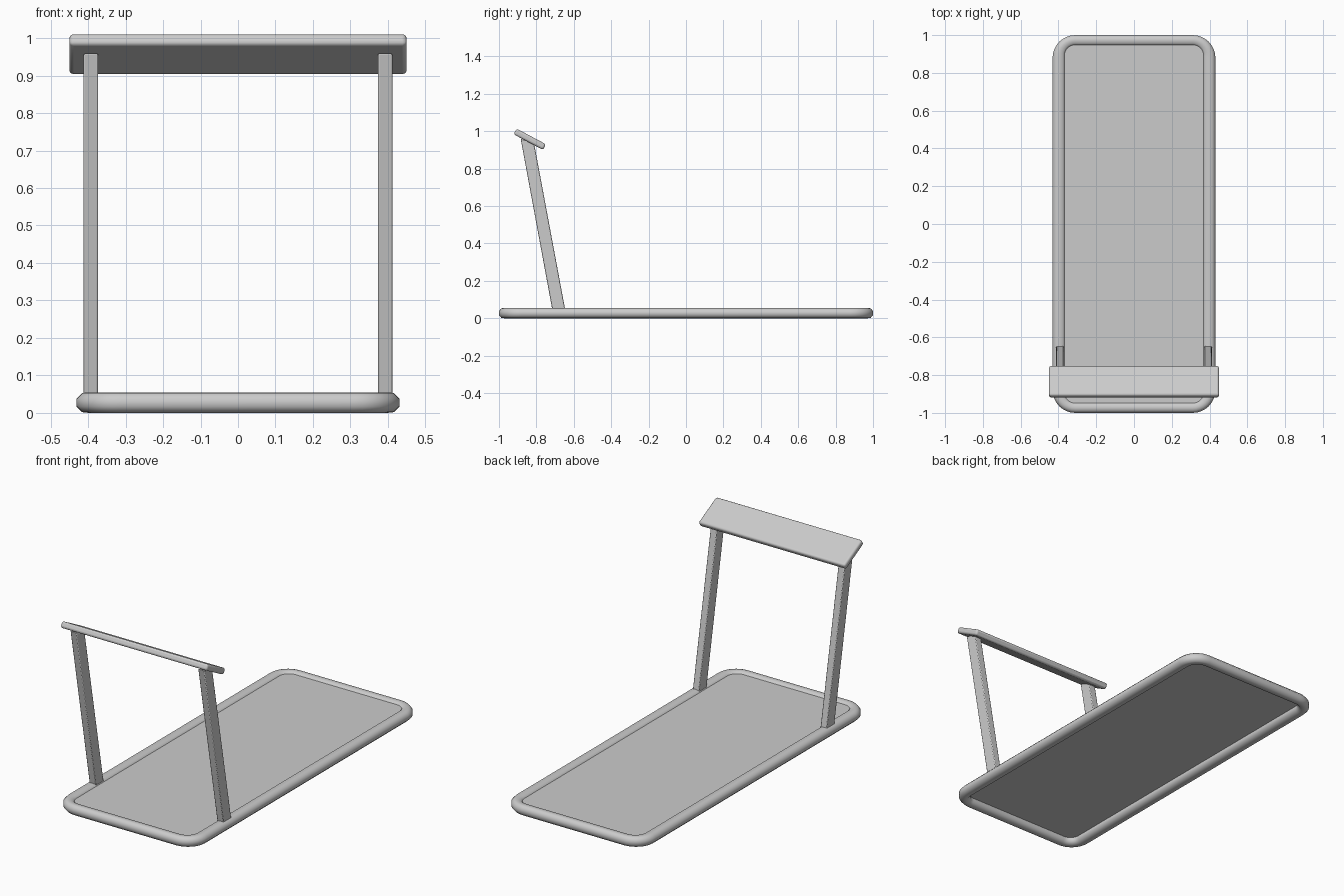
import bpy, bmesh, math

if "Cube" in bpy.data.objects:
    bpy.data.objects.remove(bpy.data.objects["Cube"])


def finish(name, bm, bevel=0.0, segments=2, angle=35):
    bmesh.ops.recalc_face_normals(bm, faces=bm.faces)
    mesh = bpy.data.meshes.new(name)
    bm.to_mesh(mesh)
    bm.free()
    ob = bpy.data.objects.new(name, mesh)
    bpy.context.collection.objects.link(ob)
    if bevel:
        mod = ob.modifiers.new("Bevel", "BEVEL")
        mod.width, mod.segments = bevel, segments
    bpy.ops.object.select_all(action="DESELECT")
    ob.select_set(True)
    bpy.context.view_layer.objects.active = ob
    bpy.ops.object.shade_smooth_by_angle(angle=math.radians(angle))
    return ob


def outline(r, z, steps=8):
    """Rounded rectangle; end rails are a little narrower than side rails."""
    cy = 0.88 + (0.12 - r) * 0.17
    pts = []
    for q, (sx, sy) in enumerate(((1, 1), (-1, 1), (-1, -1), (1, -1))):
        for i in range(steps + 1):
            a = math.radians(90 * (q + i / steps))
            pts.append((sx * 0.311 + r * math.cos(a), sy * cy + r * math.sin(a), z))
    return pts


def loft(bm, sections, closed):
    rings = [[bm.verts.new(p) for p in outline(r, z)] for r, z in sections]
    pairs = list(zip(rings, rings[1:] + rings[:1])) if closed else list(zip(rings, rings[1:]))
    for a, b in pairs:
        for i in range(len(a)):
            j = (i + 1) % len(a)
            bm.faces.new((a[i], a[j], b[j], b[i]))
    return rings


# Rounded tubular base frame
bm = bmesh.new()
loft(bm, [(0.068, 0.002), (0.088, 0.0), (0.105, 0.002), (0.12, 0.017), (0.12, 0.038),
          (0.105, 0.053), (0.088, 0.055), (0.068, 0.053),
          (0.053, 0.040), (0.053, 0.017)], True)
finish("base_frame", bm, angle=60)

# Thin running deck set near the top of the frame
bm = bmesh.new()
rings = loft(bm, [(0.06, 0.035), (0.06, 0.044)], False)
for ring in rings:
    bm.faces.new(ring)
finish("running_deck", bm)

# Leaning uprights, cut along the console slope
side = [(-0.712, 0.03), (-0.643, 0.03), (-0.812, 0.935), (-0.884, 0.96)]
for name, s in (("left_upright", -1), ("right_upright", 1)):
    bm = bmesh.new()
    a = [bm.verts.new((s * 0.373, y, z)) for y, z in side]
    b = [bm.verts.new((s * 0.412, y, z)) for y, z in side]
    bm.faces.new(a)
    bm.faces.new(b)
    for i in range(4):
        j = (i + 1) % 4
        bm.faces.new((a[i], a[j], b[j], b[i]))
    finish(name, bm, 0.004, 2)

# Tilted console panel
bm = bmesh.new()
bmesh.ops.create_cube(bm, size=1)
bmesh.ops.scale(bm, vec=(0.9, 0.178, 0.034), verts=bm.verts)
console = finish("console_panel", bm, 0.011, 3)
console.location = (0, -0.835, 0.957)
console.rotation_euler.x = math.radians(-28)
